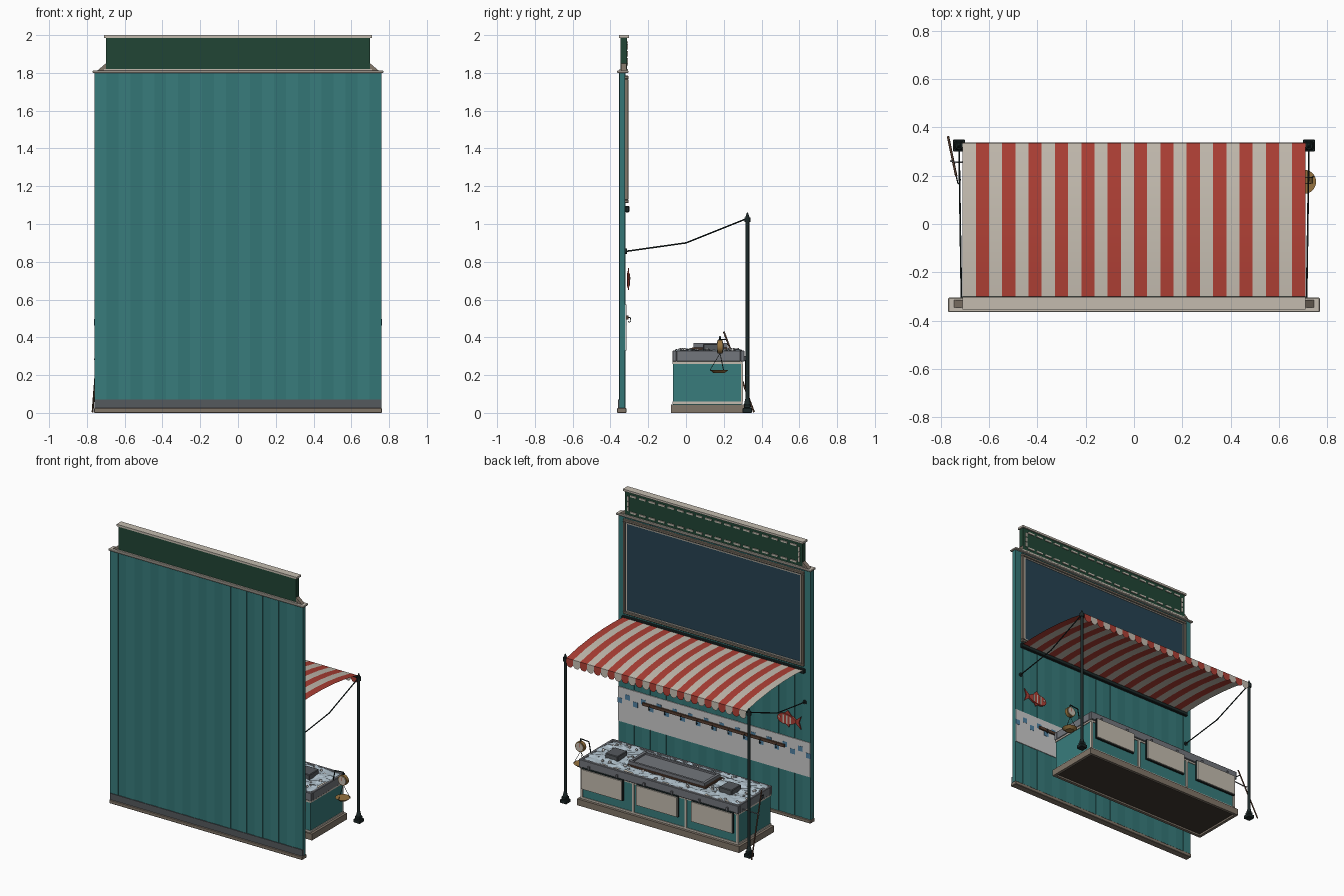
import bpy, bmesh, math, random
from mathutils import Vector, Matrix

if "Cube" in bpy.data.objects:
    bpy.data.objects.remove(bpy.data.objects["Cube"])

random.seed(4)
MATS = {}
COL = dict(teal=(.04, .2, .2), teal2=(.034, .18, .18), red=(.42, .05, .035), cream=(.55, .5, .43),
           green=(.015, .06, .035), navy=(.02, .055, .085), wood=(.1, .05, .03), stone=(.22, .18, .14),
           steel=(.17, .18, .2), ice=(.45, .55, .62), iron=(.012, .022, .022), brass=(.3, .17, .05),
           blue=(.08, .22, .36), tile=(.52, .53, .52), dark=(.05, .04, .03), grey=(.09, .1, .11))


def finish(name, bm, col, bevel=0):
    me = bpy.data.meshes.new(name)
    bm.to_mesh(me)
    bm.free()
    ob = bpy.data.objects.new(name, me)
    bpy.context.collection.objects.link(ob)
    if col not in MATS:
        MATS[col] = bpy.data.materials.new(col)
        MATS[col].diffuse_color = (*COL[col], 1)
    me.materials.append(MATS[col])
    if bevel:
        m = ob.modifiers.new("bevel", 'BEVEL')
        m.width, m.segments = bevel, 1
    return ob


def boxes(name, col, items, bevel=0):
    """items: list of (x0, x1, y0, y1, z0, z1)"""
    bm = bmesh.new()
    for x0, x1, y0, y1, z0, z1 in items:
        M = Matrix.Translation(((x0+x1)/2, (y0+y1)/2, (z0+z1)/2)) @ Matrix.Diagonal((x1-x0, y1-y0, z1-z0, 1))
        bmesh.ops.create_cube(bm, size=1, matrix=M)
    return finish(name, bm, col, bevel)


def frame(x0, x1, y0, y1, z0, z1, w):
    """four bars around a rectangle facing y"""
    return [(x0, x1, y0, y1, z0, z0+w), (x0, x1, y0, y1, z1-w, z1),
            (x0, x0+w, y0, y1, z0+w, z1-w), (x1-w, x1, y0, y1, z0+w, z1-w)]


def rods(name, col, segs, n=8):
    """segs: list of (start, end, r1, r2)"""
    bm = bmesh.new()
    for a, b, r1, r2 in segs:
        a, b = Vector(a), Vector(b)
        M = Matrix.Translation((a+b)/2) @ (b-a).to_track_quat('Z', 'Y').to_matrix().to_4x4()
        bmesh.ops.create_cone(bm, cap_ends=True, segments=n, radius1=r1, radius2=r2, depth=(b-a).length, matrix=M)
    for f in bm.faces:
        f.smooth = len(f.verts) == 4
    return finish(name, bm, col)


def path(name, col, pts, r, n=6):
    return rods(name, col, [(a, b, r, r) for a, b in zip(pts, pts[1:])], n)


def plate(name, col, pts, y0, y1):
    """outline in xz extruded along y"""
    bm = bmesh.new()
    f = bm.faces.new([bm.verts.new((x, y0, z)) for x, z in pts])
    g = bmesh.ops.extrude_face_region(bm, geom=[f])
    bmesh.ops.translate(bm, vec=(0, y1-y0, 0), verts=[v for v in g['geom'] if isinstance(v, bmesh.types.BMVert)])
    bmesh.ops.recalc_face_normals(bm, faces=bm.faces)
    return finish(name, bm, col)


# back wall of narrow planks, base and cap
N = 24
w = 1.52/N
for k, col in enumerate(("teal", "teal2")):
    boxes("wall_planks", col, [(-.76+i*w, -.76+(i+1)*w, -.355+.002*k, -.32-.002*k, .025, 1.8) for i in range(k, N, 2)])
boxes("wall_base", "stone", [(-.762, .762, -.365, -.315, 0, .025)], .003)
boxes("wall_skirting", "grey", [(-.76, .76, -.359, -.34, .025, .07)])
boxes("wall_cap", "cream", [(-.77, .77, -.365, -.305, 1.8, 1.812)], .003)

# sign box with dashed border and side brackets
boxes("sign_box", "green", [(-.7, .7, -.348, -.312, 1.812, 1.988)])
boxes("sign_cap", "cream", [(-.71, .71, -.355, -.303, 1.986, 2), (-.71, .71, -.352, -.308, 1.812, 1.82)])
n = 18
dashes = [(-.67+i*1.34/n+.012, -.67+(i+1)*1.34/n-.012, -.313, -.306, z, z+.012) for i in range(n) for z in (1.838, 1.955)]
dashes += [(s-.006, s+.006, -.313, -.306, z, z+.03) for s in (-.675, .675) for z in (1.85, 1.887, 1.924)]
boxes("sign_dashes", "cream", dashes)
for s in (-1, 1):
    plate("sign_bracket", "stone", [(s*.7, 1.812), (s*.745, 1.812), (s*.7, 1.85)], -.345, -.315)

# large board
boxes("board_panel", "navy", [(-.7, .7, -.325, -.312, 1.12, 1.775)])
boxes("board_frame", "stone", frame(-.712, .712, -.325, -.304, 1.11, 1.785, .018), .003)
boxes("board_inner_trim", "cream", frame(-.69, .69, -.315, -.308, 1.132, 1.763, .007))

# tiled band with staggered blue tiles
boxes("tile_band", "tile", [(-.758, .758, -.325, -.316, .33, .575)])
blues = []
for i in range(25):
    x = -.744+i*.062
    z = .515 if i % 2 else .48
    blues.append((x-.018, x+.018, -.318, -.3145, z-.018, z+.018))
boxes("blue_tiles", "blue", blues)

# hook rail
boxes("hook_rail", "wood", [(-.56, .56, -.317, -.305, .495, .515)])
for i in range(9):
    x = -.5+i*.125
    path("rail_hook", "iron", [(x, -.305, .505), (x, -.295, .505), (x, -.292, .485), (x, -.3, .478), (x, -.306, .485)], .002, 5)

# wall fish, mirrored with tails outward
for s in (-1, 1):
    body = []
    for i in range(16):
        a = 2*math.pi*i/16
        body.append((s*(.585+.075*math.cos(a)), .705+.036*math.sin(a)*(1-.25*math.cos(a))))
    plate("fish_body", "red", body, -.312, -.298)
    plate("fish_tail", "red", [(s*.64, .705), (s*.695, .75), (s*.68, .705), (s*.695, .66)], -.309, -.301)
    plate("fish_fin", "red", [(s*.55, .73), (s*.59, .768), (s*.63, .725)], -.308, -.302)
    plate("fish_belly_fin", "red", [(s*.56, .68), (s*.6, .65), (s*.61, .685)], -.308, -.302)
    boxes("fish_stripes", "cream", [(s*x-.005, s*x+.005, -.311, -.296, .705-h, .705+h)
                                    for x, h in ((.56, .03), (.588, .03), (.615, .024))])
    rods("fish_eye", "cream", [((s*.53, -.311, .712), (s*.53, -.295, .712), .007, .007)])

# awning: striped sheet with a scalloped valance
prof = [(-.31, 1.085), (-.2, 1.09), (-.08, 1.089), (.06, 1.081), (.2, 1.064), (.335, 1.038)]
S = 26
sw = 1.42/S
for k, col in enumerate(("cream", "red")):
    bm = bmesh.new()
    for i in range(k, S, 2):
        x0, x1 = -.71+i*sw, -.71+(i+1)*sw
        rows = [(bm.verts.new((x0, y, z)), bm.verts.new((x1, y, z))) for y, z in prof]
        for a, b in zip(rows, rows[1:]):
            bm.faces.new((a[0], a[1], b[1], b[0])).smooth = True
        # scallop
        c = [bm.verts.new(((x0+x1)/2+sw/2*math.cos(t), .337, 1.005-.025*math.sin(t)))
             for t in [math.pi*j/6 for j in range(7)]]
        bm.faces.new([rows[-1][0], rows[-1][1]] + c)
    finish("awning_stripes", bm, col)
boxes("awning_rail", "iron", [(-.72, .72, -.322, -.3, 1.062, 1.095)], .004)
rods("awning_front_bar", "iron", [((-.725, .328, 1.028), (.725, .328, 1.028), .006, .006)])

# posts and bent stay arms
for s in (-1, 1):
    x, y = s*.725, .325
    rods("post", "iron", [((x, y, .03), (x, y, 1.04), .01, .01), ((x, y, .045), (x, y, .075), .018, .011),
                          ((x, y, 1.01), (x, y, 1.035), .016, .016), ((x, y, 1.035), (x, y, 1.06), .011, .003)], 10)
    boxes("post_foot", "iron", [(x-.025, x+.025, y-.025, y+.025, 0, .025), (x-.018, x+.018, y-.018, y+.018, .025, .045)], .003)
    path("stay_arm", "iron", [(s*.715, -.32, .855), (s*.72, 0, .9), (x, y, 1.03)], .004)
    rods("stay_plate", "iron", [((s*.715, -.322, .855), (s*.715, -.313, .855), .014, .014)])

# counter: hollow plinth, body, trims
boxes("counter_plinth", "stone", [(-.64, .64, -.08, -.06, 0, .045), (-.64, .64, .295, .315, 0, .045),
                                  (-.64, -.62, -.06, .295, 0, .045), (.62, .64, -.06, .295, 0, .045)])
boxes("counter_underside", "dark", [(-.62, .62, -.06, .295, .012, .045)])
boxes("counter_body", "teal", [(-.62, .62, -.068, .295, .045, .27)])
boxes("counter_trim", "cream", [(-.625, .625, -.072, .3, z, z+.013) for z in (.047, .26)]
      + [(x-.008, x+.008, .29, .302, .06, .26) for x in (-.615, -.207, .207, .615)])
# steel tray rim and ice bed
boxes("counter_rim", "steel", [(-.63, .63, -.072, -.05, .272, .33), (-.63, .63, .288, .31, .272, .33),
                               (-.63, -.608, -.05, .288, .272, .33), (.608, .63, -.05, .288, .272, .33)], .003)
bm = bmesh.new()
bmesh.ops.create_grid(bm, x_segments=44, y_segments=13, size=.5,
                      matrix=Matrix.Translation((0, .119, .328)) @ Matrix.Diagonal((1.22, .34, 1, 1)))
for v in bm.verts:
    v.co += Vector((random.uniform(-.008, .008), random.uniform(-.008, .008), random.uniform(-.006, .01)))
finish("ice_bed", bm, "ice")
bm = bmesh.new()
for i in range(90):
    M = Matrix.Translation((random.uniform(-.59, .59), random.uniform(-.035, .275), .333)) \
        @ Matrix.Rotation(random.random()*3, 4, (1, random.random(), 1))
    bmesh.ops.create_cube(bm, size=random.uniform(.009, .016), matrix=M)
finish("ice_cubes", bm, "tile")

# display crate in the middle and two boxes beside it
boxes("crate_base", "wood", [(-.31, .31, .03, .22, .33, .347)], .003)
boxes("crate_tray", "steel", [(-.28, .28, .055, .205, .347, .358), (-.3, .3, .04, .055, .347, .37), (-.3, .3, .205, .22, .347, .37),
                              (-.3, -.28, .055, .205, .347, .37), (.28, .3, .055, .205, .347, .37)])
boxes("counter_boxes", "grey", [(x-.05, x+.05, .09, .2, .325, .365) for x in (-.45, .45)], .004)

# hanging price panels on the front
boxes("price_panels", "cream", [(x-.16, x+.16, .318, .334, .135, .275) for x in (-.435, 0, .435)])
boxes("price_panel_backs", "iron", [(x-.163, x+.163, .312, .326, .131, .279) for x in (-.435, 0, .435)])
boxes("price_panel_hangers", "steel", [(x+d-.006, x+d+.006, .3, .322, .275, .3) for x in (-.435, 0, .435) for d in (-.11, .11)])

# hanging scale on the +x end
path("scale_bracket", "iron", [(.62, .18, .3), (.64, .18, .4), (.705, .18, .405), (.705, .18, .385)], .004)
rods("scale_case", "brass", [((.705, .168, .35), (.705, .192, .35), .036, .036)], 20)
rods("scale_face", "cream", [((.705, .165, .35), (.705, .195, .35), .029, .029)], 20)
boxes("scale_needle", "red", [(.7035, .7065, .163, .197, .348, .373)])
rods("scale_pan", "brass", [((.705, .175, .21), (.705, .175, .228), .028, .05)], 20)
for i in range(3):
    a = 2*math.pi*i/3+.5
    path("scale_chain", "iron", [(.705, .18, .315), (.705+.047*math.cos(a), .175+.047*math.sin(a), .228)], .0015, 5)

# leaning boat hook and its holder on the -x end
path("gaff_pole", "wood", [(-.77, .36, .004), (-.737, .2, .43)], .005, 8)
path("gaff_hook", "iron", [(-.74, .215, .39), (-.73, .17, .385), (-.722, .165, .36), (-.72, .185, .35)], .003)
path("gaff_holder", "steel", [(-.62, .262, .29), (-.74, .255, .285), (-.762, .262, .285)], .004)

for m in bpy.data.materials:
    if m.users and not m.is_grease_pencil:
        m.use_nodes = True
        m.node_tree.nodes["Principled BSDF"].inputs["Base Color"].default_value = m.diffuse_color
